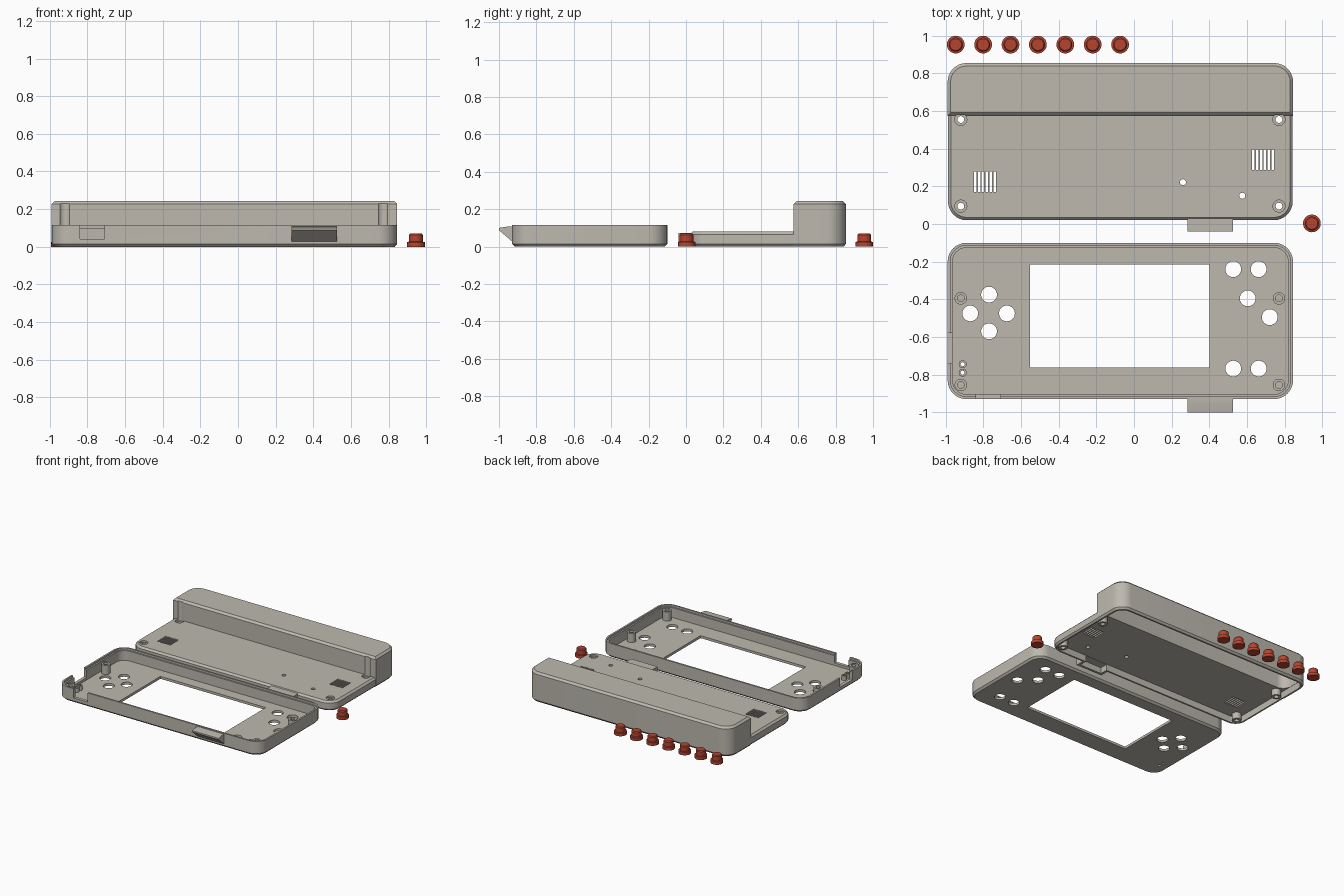
import bpy, bmesh, math
from mathutils import Matrix

if "Cube" in bpy.data.objects:
    bpy.data.objects.remove(bpy.data.objects["Cube"])


def material(name, rgb):
    m = bpy.data.materials.new(name)
    m.use_nodes = True
    m.diffuse_color = (*rgb, 1)
    m.node_tree.nodes["Principled BSDF"].inputs["Base Color"].default_value = (*rgb, 1)
    return m


GREY = material("warm grey plastic", (0.51, 0.485, 0.43))
RED = material("red plastic", (0.46, 0.06, 0.03))


def finish(bm, name, mat=GREY):
    bmesh.ops.recalc_face_normals(bm, faces=bm.faces)
    me = bpy.data.meshes.new(name)
    bm.to_mesh(me)
    bm.free()
    me.materials.append(mat)
    ob = bpy.data.objects.new(name, me)
    bpy.context.collection.objects.link(ob)
    return ob


def rounded_block(name, x0, x1, y0, y1, r, levels, seg=8):
    """Stack of rounded rectangles; each level is (z, inset)."""
    bm = bmesh.new()
    rings = []
    for z, inset in levels:
        rad, ring = r - inset, []
        corners = ((x1 - r, y1 - r), (x0 + r, y1 - r), (x0 + r, y0 + r), (x1 - r, y0 + r))
        for q, (cx, cy) in enumerate(corners):
            for i in range(seg + 1):
                a = (q + i / seg) * math.pi / 2
                ring.append(bm.verts.new((cx + rad * math.cos(a), cy + rad * math.sin(a), z)))
        rings.append(ring)
    n = len(rings[0])
    for lo, hi in zip(rings, rings[1:]):
        for i in range(n):
            bm.faces.new((lo[i], lo[(i + 1) % n], hi[(i + 1) % n], hi[i]))
    bm.faces.new(rings[0])
    bm.faces.new(rings[-1])
    return finish(bm, name)


def extrude_x(name, profile, spans):
    """Extrude a (y, z) profile along x, once for each span."""
    bm = bmesh.new()
    for x0, x1 in spans:
        a = [bm.verts.new((x0, y, z)) for y, z in profile]
        b = [bm.verts.new((x1, y, z)) for y, z in profile]
        bm.faces.new(a)
        bm.faces.new(b)
        for i in range(len(a)):
            j = (i + 1) % len(a)
            bm.faces.new((a[i], a[j], b[j], b[i]))
    return finish(bm, name)


def box(name, y0, y1, z0, z1, *spans):
    return extrude_x(name, [(y0, z0), (y1, z0), (y1, z1), (y0, z1)], spans)


def cylinders(name, points, r, z0, z1, seg=32):
    bm = bmesh.new()
    for x, y in points:
        bmesh.ops.create_cone(bm, cap_ends=True, segments=seg, radius1=r, radius2=r, depth=z1 - z0,
                              matrix=Matrix.Translation((x, y, (z0 + z1) / 2)))
    return finish(bm, name)


def combine(target, tool, op):
    tool.hide_render = True
    mod = target.modifiers.new(op, 'BOOLEAN')
    mod.operation, mod.solver, mod.object = op, 'EXACT', tool
    deps = bpy.context.evaluated_depsgraph_get()
    me = bpy.data.meshes.new_from_object(target.evaluated_get(deps))
    target.modifiers.clear()
    target.data = me
    bpy.data.objects.remove(tool)


def cut(target, *tools):
    for t in tools:
        combine(target, t, 'DIFFERENCE')


def add(target, *tools):
    for t in tools:
        combine(target, t, 'UNION')


def smooth(ob):
    bpy.ops.object.select_all(action='DESELECT')
    ob.select_set(True)
    bpy.context.view_layer.objects.active = ob
    bpy.ops.object.shade_smooth_by_angle(angle=math.radians(30))


L, R = -0.99, 0.845          # case sides
POST_X = (-0.92, 0.77)       # screw columns
TAB = (0.285, 0.525)         # connector hood

# Front shell: open tray with a stepped rim
Y0, Y1 = -0.93, -0.10
front = rounded_block("front_shell", L, R, Y0, Y1, 0.1, [(0, 0.015), (0.015, 0), (0.115, 0)])
add(front, extrude_x("hood", [(-0.915, 0.108), (-0.95, 0.108), (-1, 0.1), (-1, 0.088),
                              (-0.93, 0.028), (-0.915, 0.028)], [TAB]))
cut(front,
    rounded_block("cavity", L, R, Y0, Y1, 0.1, [(0.02, 0.026), (0.2, 0.026)]),
    rounded_block("rim_step", L, R, Y0, Y1, 0.1, [(0.1, 0.014), (0.2, 0.014)]))

# Screw posts and indicator light tubes
posts = [(x, y) for x in POST_X for y in (-0.395, -0.855)]
lights = [(-0.91, -0.745), (-0.91, -0.79)]
add(front, cylinders("posts", posts, 0.033, 0.01, 0.095),
    cylinders("light_tubes", lights, 0.021, 0.01, 0.055))

# Screen window, button holes, bores and side openings
dpad = [(-0.77, -0.375), (-0.87, -0.475), (-0.675, -0.475), (-0.77, -0.57)]
action = [(0.527, -0.24), (0.662, -0.24), (0.604, -0.395), (0.721, -0.495),
          (0.527, -0.768), (0.662, -0.768)]
cut(front,
    box("window", -0.762, -0.215, -0.1, 0.1, (-0.552, 0.402)),
    cylinders("button_holes", dpad + action, 0.042, -0.1, 0.1),
    cylinders("bores", posts, 0.018, 0.03, 0.2),
    cylinders("light_holes", lights, 0.011, -0.1, 0.2, 16),
    box("switch_notch", -0.97, -0.9, 0.04, 0.2, (-0.84, -0.71)),
    box("side_notch", -0.74, -0.58, 0.04, 0.2, (-1.02, -0.96)))
smooth(front)

# Back shell: thin plate with a tall battery compartment behind
Y0, Y1 = 0.02, 0.855
back = rounded_block("back_shell", L, R, Y0, Y1, 0.1,
                     [(0, 0.012), (0.015, 0), (0.227, 0), (0.243, 0.016)])
cut(back, extrude_x("step", [(-0.1, -0.1), (0.575, -0.1), (0.575, 0.227),
                             (0.6, 0.252), (0.6, 0.4), (-0.1, 0.4)], [(-1.2, 1.2)]))
add(back,
    rounded_block("plate", L + 0.002, R - 0.002, Y0, 0.83, 0.1,
                  [(0.002, 0.012), (0.015, 0), (0.065, 0), (0.08, 0.015)]),
    box("tab", -0.04, 0.06, 0.004, 0.074, TAB))

# Hollow underside and battery space
cut(back,
    rounded_block("plate_cavity", L, R, Y0, Y1, 0.1, [(-0.1, 0.026), (0.055, 0.026)]),
    rounded_block("battery_cavity", L + 0.028, R - 0.028, 0.6, Y1 - 0.028, 0.072,
                  [(-0.1, 0), (0.22, 0)]),
    box("tab_cavity", -0.02, 0.1, -0.1, 0.053, (TAB[0] + 0.02, TAB[1] - 0.02)))

# Screw bosses, head recesses, vents and small holes
screws = [(x, y) for x in POST_X for y in (0.095, 0.555)]
add(back, cylinders("bosses", screws, 0.035, 0.003, 0.062))


def slots(x):
    return [(x + i * 0.0205, x + i * 0.0205 + 0.0135) for i in range(6)]


cut(back,
    cylinders("head_recess", screws, 0.032, 0.067, 0.23),
    cylinders("screw_holes", screws, 0.018, -0.1, 0.1),
    box("left_vent", 0.17, 0.28, -0.1, 0.15, *slots(-0.85)),
    box("right_vent", 0.287, 0.397, -0.1, 0.15, *slots(0.627)),
    cylinders("pin_holes", [(0.26, 0.222), (0.575, 0.15)], 0.016, -0.1, 0.15, 20))
smooth(back)


# Loose button caps: wide flange, narrower stem with a bevelled top
def button(name, x, y):
    bm = bmesh.new()
    profile = [(0.047, 0), (0.047, 0.025), (0.037, 0.027), (0.037, 0.063), (0.031, 0.07)]
    rings = [[bm.verts.new((x + r * math.cos(i * math.tau / 32), y + r * math.sin(i * math.tau / 32), z))
              for i in range(32)] for r, z in profile]
    for lo, hi in zip(rings, rings[1:]):
        for i in range(32):
            j = (i + 1) % 32
            bm.faces.new((lo[i], lo[j], hi[j], hi[i]))
    bm.faces.new(rings[0])
    bm.faces.new(rings[-1])
    smooth(finish(bm, name, RED))


for i in range(7):
    button(f"button_{i + 1}", -0.947 + i * 0.1455, 0.953)
button("button_8", 0.945, 0.003)
